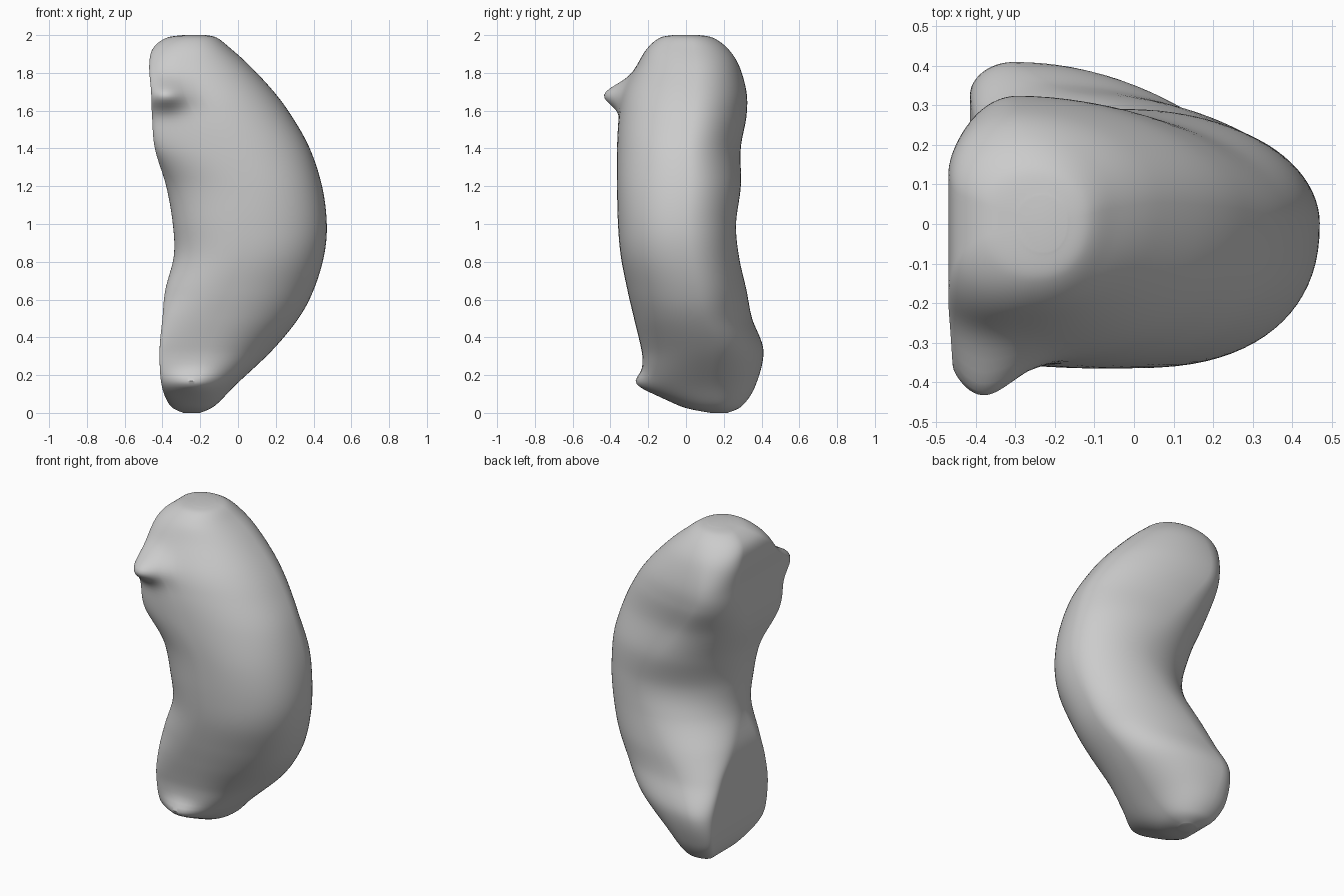
import bpy, bmesh, math

if "Cube" in bpy.data.objects:
    bpy.data.objects.remove(bpy.data.objects["Cube"])

# Horizontal slices: z, left, right, front, back, x of front crest, x of back crest,
# and the y range of the cut face on the left side
SLICES = [
    (2.00, -.29, -.17, -.07, .07, -.23, -.23, -.01, .02),
    (1.985, -.38, -.11, -.14, .145, -.25, -.25, -.03, .05),
    (1.93, -.45, -.04, -.205, .22, -.27, -.27, -.09, .08),
    (1.84, -.47, .06, -.26, .28, -.30, -.29, -.18, .12),
    (1.70, -.46, .19, -.33, .32, -.28, -.30, -.28, .12),
    (1.57, -.455, .285, -.355, .32, -.22, -.27, -.30, .08),
    (1.40, -.44, .38, -.365, .29, -.12, -.15, -.28, -.02),
    (1.20, -.38, .445, -.365, .29, .00, .00, -.15, -.08),
    (1.00, -.345, .47, -.36, .265, .03, .10, -.12, -.10),
    (0.83, -.34, .455, -.345, .28, .02, .05, -.10, -.06),
    (0.65, -.385, .40, -.31, .32, -.06, -.08, -.14, .08),
    (0.50, -.40, .32, -.275, .35, -.13, -.20, -.20, .22),
    (0.33, -.415, .18, -.235, .41, -.20, -.30, -.21, .32),
    (0.15, -.405, -.01, -.205, .37, -.23, -.29, -.16, .31),
    (0.04, -.36, -.12, -.04, .30, -.26, -.27, .03, .25),
    (0.00, -.29, -.20, .13, .22, -.24, -.24, .15, .20),
]
STEPS, ARC, FLAT = 8, 20, 8
# Local points on the front side: x, z, push towards the front, width, height
BUMPS = [(-.40, 1.685, .115, .12, .075), (-.24, .155, .055, .12, .055)]


def catmull(a, b, c, d, t):
    return b + .5 * t * (c - a + t * (2*a - 5*b + 4*c - d + t * (3*(b - c) + d - a)))


def quarter(corner, rx, ry, power, start):
    """Quarter superellipse, counter-clockwise, end point left out."""
    pts = []
    for i in range(ARC):
        a = start + math.pi / 2 * i / ARC
        c, s = math.cos(a), math.sin(a)
        pts.append((corner[0] + rx * math.copysign(abs(c) ** (2 / power), c),
                    corner[1] + ry * math.copysign(abs(s) ** (2 / power), s)))
    return pts


def ring(row):
    z, x0, x1, y0, y1, xf, xb, l0, l1 = row
    yr = y0 + .58 * (y1 - y0)
    pts = quarter((xb, yr), x1 - xb, y1 - yr, 1.95, 0)
    pts += quarter((xb, l1), xb - x0, y1 - l1, 2.0, math.pi / 2)
    pts += [(x0, l1 + (l0 - l1) * i / FLAT) for i in range(FLAT)]
    pts += quarter((xf, l0), xf - x0, l0 - y0, 2.0, math.pi)
    pts += quarter((xf, yr), x1 - xf, yr - y0, 2.3, 1.5 * math.pi)
    out = []
    for x, y in pts:
        # Pull the front surface out into the local points
        front = min(max((yr - y) / (yr - y0), 0), 1) ** 2
        for bx, bz, push, w, h in BUMPS:
            y -= front * push * math.exp(-((x - bx) / w) ** 2 - ((z - bz) / h) ** 2)
        out.append((x, y, min(max(z, 0), 2)))
    return out


# Blend the slices smoothly along the height
rows = []
n = len(SLICES)
for i in range(n - 1):
    four = [SLICES[min(max(i + k, 0), n - 1)] for k in (-1, 0, 1, 2)]
    for s in range(STEPS):
        rows.append([catmull(*v, s / STEPS) for v in zip(*four)])
rows.append(SLICES[-1])

# Loft the curved body and cap both ends
bm = bmesh.new()
rings = [[bm.verts.new(p) for p in ring(r)] for r in rows]
for up, low in zip(rings, rings[1:]):
    m = len(up)
    for j in range(m):
        k = (j + 1) % m
        bm.faces.new((up[j], low[j], low[k], up[k]))
bm.faces.new(rings[0])
bm.faces.new(rings[-1][::-1])
bmesh.ops.remove_doubles(bm, verts=bm.verts, dist=.0005)
bmesh.ops.recalc_face_normals(bm, faces=bm.faces)
mesh = bpy.data.meshes.new("curved_body")
bm.to_mesh(mesh)
bm.free()
body = bpy.data.objects.new("curved_body", mesh)
bpy.context.collection.objects.link(body)
bpy.context.view_layer.objects.active = body
body.select_set(True)
bpy.ops.object.shade_smooth_by_angle(angle=math.radians(40))
